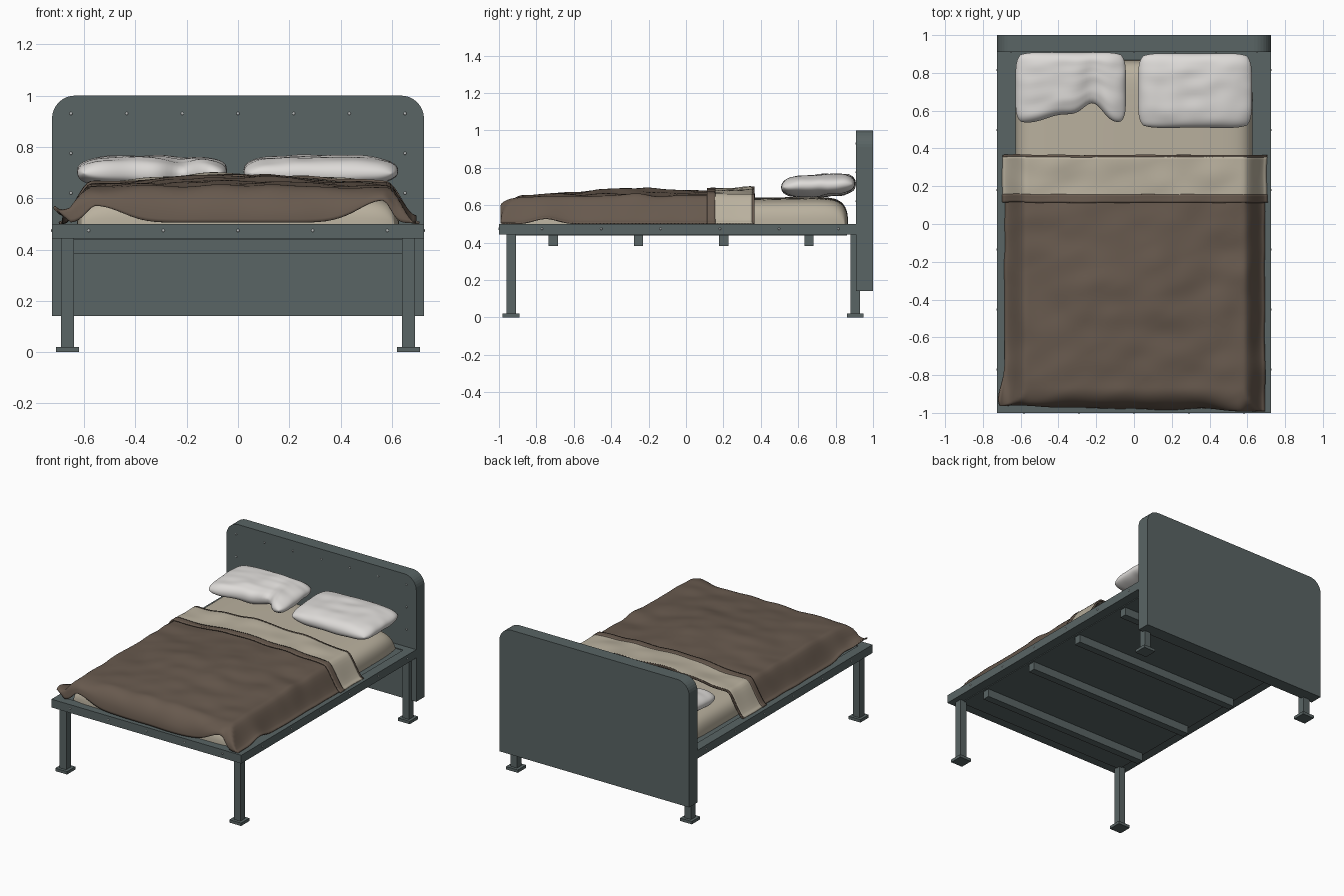
import bpy, bmesh, math
from mathutils import Vector, noise

cube = bpy.data.objects.get("Cube")
if cube:
    bpy.data.objects.remove(cube, do_unlink=True)


def material(name, rgb):
    m = bpy.data.materials.new(name)
    m.use_nodes = True
    m.diffuse_color = (*rgb, 1)
    m.node_tree.nodes["Principled BSDF"].inputs["Base Color"].default_value = (*rgb, 1)
    return m


STEEL = material("painted steel", (0.10, 0.128, 0.128))
BROWN = material("brown blanket", (0.137, 0.101, 0.076))
BEIGE = material("beige linen", (0.49, 0.44, 0.345))
WHITE = material("white pillowcase", (0.73, 0.71, 0.69))
BOLT = material("bolt metal", (0.50, 0.52, 0.52))


def finish(name, bm, mat, smooth=False):
    bmesh.ops.recalc_face_normals(bm, faces=bm.faces)
    me = bpy.data.meshes.new(name)
    bm.to_mesh(me)
    bm.free()
    me.materials.append(mat)
    if smooth:
        me.shade_smooth()
    ob = bpy.data.objects.new(name, me)
    bpy.context.collection.objects.link(ob)
    return ob


def box(name, x, y, z):
    """Steel box from (min, max) ranges on each axis."""
    bm = bmesh.new()
    bmesh.ops.create_cube(bm, size=1)
    for v in bm.verts:
        v.co = [r[0] + (c + 0.5) * (r[1] - r[0]) for r, c in zip((x, y, z), v.co)]
    finish(name, bm, STEEL)


def grid(nu, nv, fn, bm):
    """Quad grid over u, v in 0..1 placed by fn."""
    rows = [[bm.verts.new(fn(i / nu, j / nv)) for i in range(nu + 1)] for j in range(nv + 1)]
    for a, b in zip(rows, rows[1:]):
        for i in range(nu):
            bm.faces.new((a[i], a[i + 1], b[i + 1], b[i]))


def bump(x, centre, width):
    return math.exp(-((x - centre) / width) ** 2)


# Headboard: rounded top corners, extruded through its depth
W, R = 0.725, 0.09
outline = [(-W, 0.14), (W, 0.14)]
for cx, start in ((W - R, 0), (R - W, 90)):
    for k in range(9):
        a = math.radians(start + k * 90 / 8)
        outline.append((cx + R * math.cos(a), 1 - R + R * math.sin(a)))
bm = bmesh.new()
face = bm.faces.new([bm.verts.new((x, 0.91, z)) for x, z in outline])
ext = bmesh.ops.extrude_face_region(bm, geom=[face])
bmesh.ops.translate(bm, vec=(0, 0.09, 0),
                    verts=[g for g in ext["geom"] if isinstance(g, bmesh.types.BMVert)])
finish("headboard", bm, STEEL)

# Bed frame: rails, base panel, slats
RAIL = (0.443, 0.50)
for side, s in (("left", 1), ("right", -1)):
    box(side + "_rail", sorted((s * 0.66, s * W)), (-1, 0.91), RAIL)
box("front_rail", (-0.66, 0.66), (-1, -0.935), RAIL)
box("back_rail", (-0.66, 0.66), (0.86, 0.91), RAIL)
box("base_panel", (-0.66, 0.66), (-0.935, 0.86), (0.438, 0.495))
for i in range(4):
    y = -0.71 + i * 0.456
    box(f"slat_{i + 1}", (-0.645, 0.645), (y - 0.025, y + 0.025), (0.383, 0.44))

# Legs with foot plates
for side, s in (("left", 1), ("right", -1)):
    for end, y in (("front", -0.935), ("back", 0.905)):
        x = s * 0.665
        box(f"{end}_{side}_leg", (x - 0.025, x + 0.025), (y - 0.025, y + 0.025), (0.02, 0.45))
        box(f"{end}_{side}_foot", (x - 0.045, x + 0.045), (y - 0.045, y + 0.045), (0, 0.02))


# Bolt heads on headboard and rails
def bolts(name, points, axis):
    bm = bmesh.new()
    for p in points:
        r = bmesh.ops.create_uvsphere(bm, u_segments=10, v_segments=6, radius=0.006)
        for v in r["verts"]:
            v.co[axis] *= 0.6
            v.co += Vector(p)
    finish(name, bm, BOLT, True)


head = [(x * 0.217, 0.91, 0.93) for x in range(-3, 4)]
head += [(s * 0.651, 0.91, 0.93 - k * 0.155) for s in (-1, 1) for k in range(1, 5)]
bolts("headboard_bolts", head, 1)
bolts("front_rail_bolts", [(x * 0.291, -1, 0.474) for x in range(-2, 3)], 1)
bolts("side_rail_bolts", [(s * W, -0.77 + k * 0.317, 0.474) for s in (-1, 1) for k in range(6)], 0)


# Mattress: soft block, slightly crowned and higher at the head
def mattress_point(a, b):
    u, v = -math.cos(a * math.pi), -math.cos(b * math.pi)
    edge = (max(0, 1 - abs(u) ** 14) * max(0, 1 - abs(v) ** 20)) ** 0.4
    top = 0.136 + 0.012 * v - 0.018 * u * u
    x = 0.628 * u * math.sqrt(1 - 0.06 * v ** 12)
    return (x, -0.04 + 0.907 * v * math.sqrt(1 - 0.04 * u ** 12), 0.499 + top * edge)


bm = bmesh.new()
grid(60, 70, mattress_point, bm)
finish("mattress", bm, BEIGE, True)


# Bedding: cloth draped over the mattress sides and foot
def side_drape(a):
    """Distance across and fall of a side that slopes out to its hem, a in 0..1."""
    t = max(0, a - 0.8) / 0.2
    return min(a / 0.8, 1) * 0.575 + 0.11 * t, 0.14 * t * t * (3 - 2 * t)


def foot_drape(a, flat, reach):
    """Distance back and fall of the foot end, which rounds over and hangs straight."""
    t = max(0, a - 0.8) / 0.2 * math.pi / 2
    return min(a / 0.8, 1) * flat + (reach - flat) * math.sin(t), 0.137 * (1 - math.cos(t))


def cloth_point(s, y, fall_y, lift):
    sign = 1 if s >= 0 else -1
    x, fall_x = side_drape(abs(s))
    # side hem is raised a little near the foot
    fall_x *= 1 - 0.2 * bump(y, -0.75, 0.09)
    # foot hem is raised beside each corner, sloping gently inwards
    fall_y *= 1 - (0.56 + 0.06 * sign) * bump(x, 0.56, 0.14 if x < 0.56 else 0.04)
    fall = max(fall_x, fall_y)
    # corners flare, and the tip of the right one is lifted clear of the frame
    near_foot = bump(y, -0.93, 0.11)
    x += max(0, abs(s) - 0.8) / 0.2 * near_foot * (0.004 if sign > 0 else 0.034)
    if sign < 0:
        fall -= 0.065 * max(0, abs(s) - 0.91) / 0.09 * near_foot
    flat = 1 - min(1, max(0, fall) / 0.13)
    # raised middle, along the bed and again under the turned-back part
    crown = bump(y, -0.25, 0.42) + 0.6 * bump(y, 0.34, 0.25)
    z = 0.640 + 0.042 * bump(x, 0.02, 0.40) * crown
    n = noise.noise(Vector((sign * x * 4 + 2, y * 4, 1)))
    fold = noise.noise(Vector((sign * x * 5 + y * 3, y * 7 - sign * x * 3, 5)))
    z += flat * (0.012 * n + 0.011 * fold) - fall
    ripple = 0.010 * noise.noise(Vector((sign * 3, y * 6, 2))) * (fall_x / 0.14)
    side = sign * (x + ripple + lift * (1 - flat)) + 0.004
    return Vector((side, y, max(0.503, z + lift * flat)))


def drape(name, y0, y1, lift, mat, rows, thick, foot=False):
    def place(u, v):
        s = u * 2 - 1
        if not foot:
            wave = 0.006 * noise.noise(Vector((s * 4, 7, 0)))
            return cloth_point(s, y0 + (y1 - y0) * v + wave, 0, lift)
        back, fall = foot_drape(1 - v, y1 + 0.865, y1 - y0)
        p = cloth_point(s, y1 - back, fall, lift)
        # foot hem hangs a little further out on the left
        p.y += (0.014 * noise.noise(Vector((s * 3, 0, 4))) - 0.014 * s) * min(1, fall / 0.1)
        return p
    bm = bmesh.new()
    grid(90, rows, place, bm)
    ob = finish(name, bm, mat, True)
    mod = ob.modifiers.new("thickness", "SOLIDIFY")
    mod.thickness, mod.offset = thick, 0


drape("blanket", -0.974, 0.35, 0.003, BROWN, 80, 0.008, True)
drape("turned_back_sheet", 0.13, 0.358, 0.014, BEIGE, 14, 0.008)
drape("sheet_hem", 0.113, 0.157, 0.017, BROWN, 4, 0.010)
drape("fold_edge", 0.354, 0.366, 0.013, BROWN, 3, 0.010)


# Pillows: two puffed sheets meeting in a seam
def pillow(name, cx, cy, hx, hy, seed, slump):
    def side(sign):
        def place(a, b):
            # denser rows near the seam
            u, v = -math.cos(a * math.pi), -math.cos(b * math.pi)
            puff = (max(0, 1 - u ** 4) * max(0, 1 - v ** 4)) ** 0.45
            x = hx * u * math.sqrt(1 - 0.17 * v ** 6)
            y = hy * v * math.sqrt(1 - 0.17 * u ** 6) * (1 - 0.03 * (1 - u * u))
            n = noise.noise(Vector((x * 9 + seed, y * 9, sign)))
            crease = noise.noise(Vector((x * 5 + seed, y * 16, 3)))
            z = 0.706 + 0.01 * v + sign * puff * (0.058 + 0.008 * n) + 0.006 * crease
            if slump:
                # front edge pushed in by a crumpled notch
                front = (1 - v) / 2
                gap = 0.10 * bump(x, 0.12, 0.075) + 0.05 * bump(x, -0.04, 0.13)
                y += front * gap
                z -= max(0, sign) * 0.03 * front * bump(x, 0.12, 0.06) * puff
            return (cx + x, cy + y, z)
        return place
    bm = bmesh.new()
    for sign in (-1, 1):
        grid(44, 34, side(sign), bm)
    bmesh.ops.remove_doubles(bm, verts=bm.verts, dist=0.0005)
    finish(name, bm, WHITE, True)


pillow("right_pillow", -0.335, 0.718, 0.292, 0.195, 3, True)
pillow("left_pillow", 0.323, 0.706, 0.301, 0.202, 11, False)
